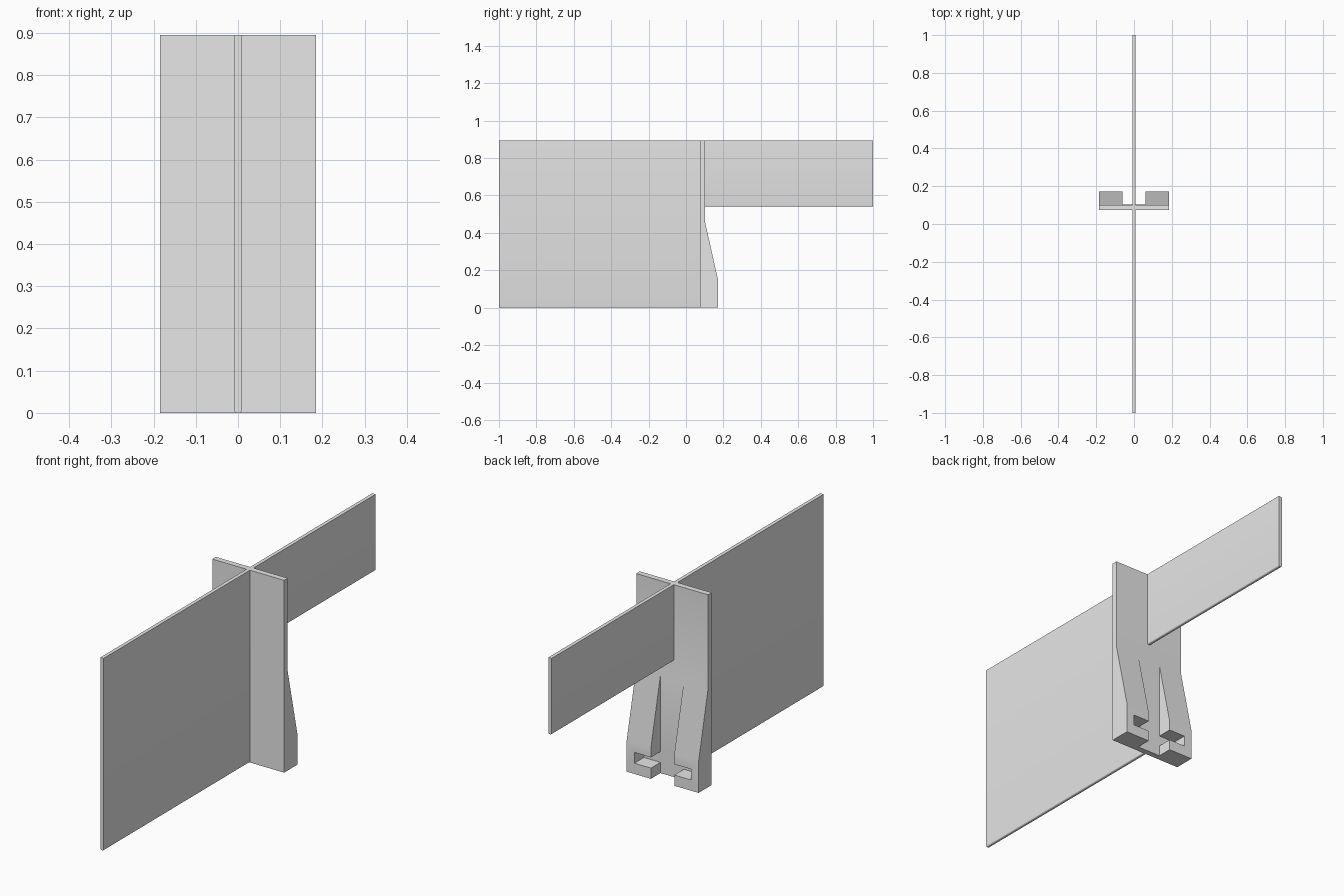
import bpy
import bmesh

cube = bpy.data.objects.get("Cube")
if cube:
    bpy.data.objects.remove(cube, do_unlink=True)

grey = bpy.data.materials.new("light_grey")
grey.use_nodes = True
colour = (0.8, 0.8, 0.8, 1)
grey.diffuse_color = colour
grey.node_tree.nodes["Principled BSDF"].inputs["Base Color"].default_value = colour

TOP = 0.895
FRONT, BACK = 0.075, 0.1015   # faces of the cross panel
HALF_WIDTH = 0.185


def prism(name, profile, x0, x1):
    """Extrude a (y, z) outline from x0 to x1."""
    bm = bmesh.new()
    base = bm.faces.new([bm.verts.new((x0, y, z)) for y, z in profile])
    result = bmesh.ops.extrude_face_region(bm, geom=[base])
    verts = [v for v in result["geom"] if isinstance(v, bmesh.types.BMVert)]
    bmesh.ops.translate(bm, verts=verts, vec=(x1 - x0, 0, 0))
    bmesh.ops.recalc_face_normals(bm, faces=bm.faces)
    mesh = bpy.data.meshes.new(name)
    bm.to_mesh(mesh)
    bm.free()
    obj = bpy.data.objects.new(name, mesh)
    bpy.context.collection.objects.link(obj)
    mesh.materials.append(grey)
    return obj


def box(name, x0, x1, y0, y1, z0, z1):
    return prism(name, [(y0, z0), (y1, z0), (y1, z1), (y0, z1)], x0, x1)


def activate(obj):
    bpy.ops.object.select_all(action="DESELECT")
    obj.select_set(True)
    bpy.context.view_layer.objects.active = obj


def cut(obj, cutter):
    cutter.hide_render = True
    mod = obj.modifiers.new("cut", "BOOLEAN")
    mod.operation = "DIFFERENCE"
    mod.solver = "EXACT"
    mod.object = cutter
    activate(obj)
    bpy.ops.object.modifier_apply(modifier=mod.name)
    bpy.data.objects.remove(cutter, do_unlink=True)


def smooth(obj):
    activate(obj)
    bpy.ops.object.shade_smooth_by_angle(angle=0.6)


# Thin upright panels with rounded lower edges
def panel(name, y0, y1, bottom):
    obj = box(name, -0.0085, 0.0085, y0, y1, bottom, TOP)
    bm = bmesh.new()
    bm.from_mesh(obj.data)
    edges = [e for e in bm.edges
             if all(abs(v.co.z - bottom) < 1e-4 for v in e.verts)
             and abs(e.verts[0].co.x - e.verts[1].co.x) < 1e-4]
    bmesh.ops.bevel(bm, geom=edges, offset=0.006, segments=4,
                    profile=0.5, affect="EDGES")
    bm.to_mesh(obj.data)
    bm.free()
    smooth(obj)


panel("front_panel", -1.0, FRONT, 0.0)
panel("rear_panel", BACK, 1.0, 0.54)

# Cross panel thickening into a foot at the bottom
support = prism("cross_support",
                [(FRONT, 0), (0.172, 0), (0.172, 0.145), (BACK, 0.46),
                 (BACK, TOP), (FRONT, TOP)],
                -HALF_WIDTH, HALF_WIDTH)

# Central channel splits the foot into two legs
cut(support, box("channel_cutter", -0.06, 0.06, 0.102, 0.3, -0.1, 0.5))

# Hook notch in the inner side of each leg
for side in (-1, 1):
    x0, x1 = sorted((side * 0.04, side * 0.145))
    cut(support, box("notch_cutter", x0, x1, 0.102, 0.3, 0.05, 0.1))
smooth(support)
